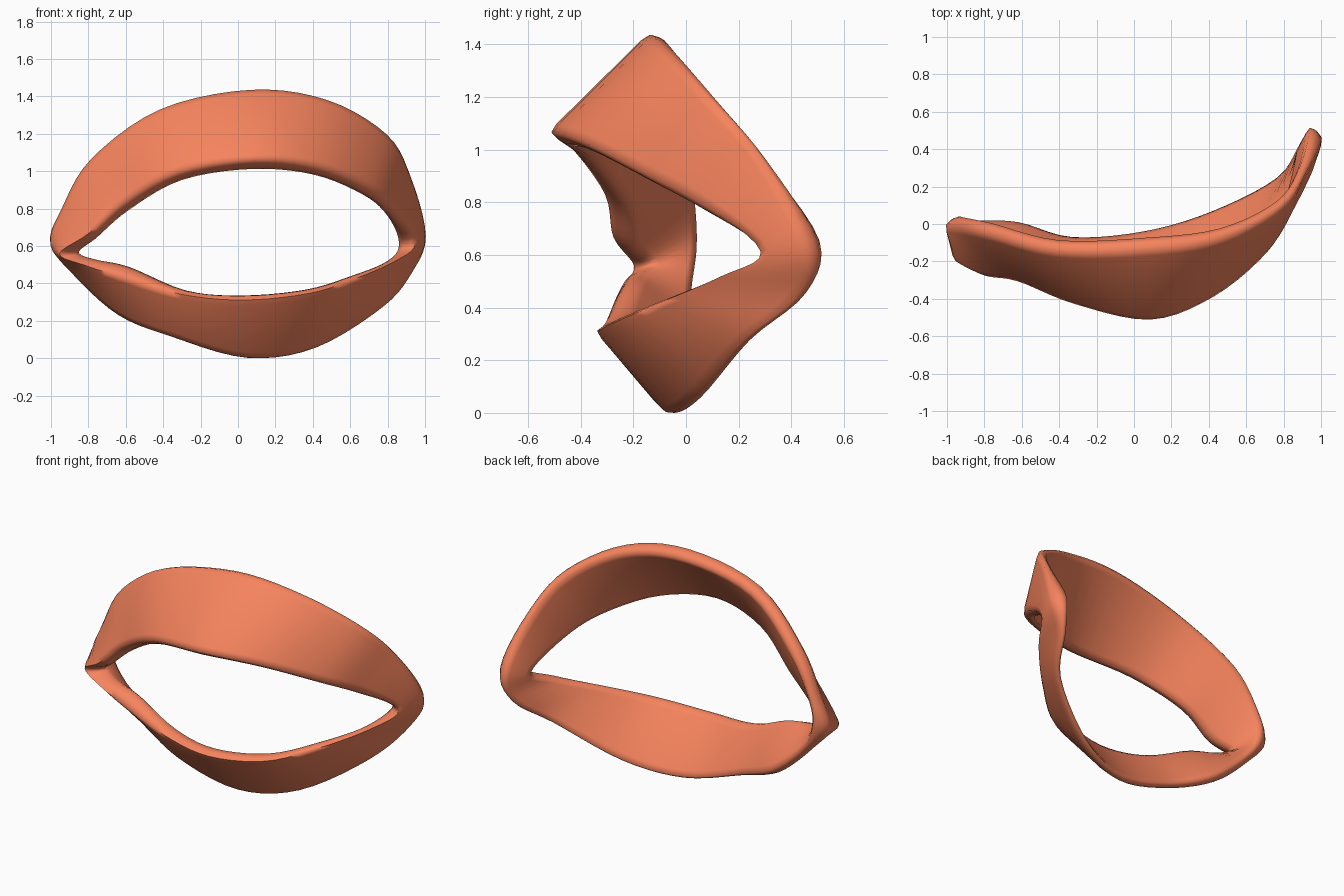
import bpy, bmesh
from mathutils import Vector

if "Cube" in bpy.data.objects:
    bpy.data.objects.remove(bpy.data.objects["Cube"])

# Stations round the ring: outer rim, front of free edge, back of free edge
UPPER = [  # left corner to just before right corner
    ((-1.013, 0, .61), (-.96, -.21, .55), (-.84, -.14, .56)),
    ((-.95, -.02, .80), (-.80, -.29, .66), (-.75, -.20, .63)),
    ((-.79, -.06, 1.07), (-.62, -.32, .82), (-.58, -.22, .775)),
    ((-.42, -.15, 1.335), (-.32, -.44, .99), (-.30, -.34, .935)),
    ((.07, -.14, 1.44), (.09, -.525, 1.06), (.07, -.42, .995)),
    ((.48, -.08, 1.385), (.43, -.40, 1.02), (.40, -.31, .965)),
    ((.80, .09, 1.20), (.71, -.165, .90), (.66, -.11, .86)),
    ((.93, .29, .97), (.85, .06, .78), (.79, .09, .75)),
]
LOWER = [  # right corner back to just before left corner
    ((1.013, .46, .65), (.95, .27, .605), (.85, .35, .605)),
    ((.935, .435, .45), (.84, .12, .515), (.79, .17, .515)),
    ((.78, .22, .265), (.62, -.10, .42), (.60, -.03, .44)),
    ((.42, .03, .045), (.38, -.28, .345), (.36, -.20, .37)),
    ((.05, -.075, -.01), (.03, -.35, .31), (.03, -.27, .34)),
    ((-.35, -.11, .10), (-.30, -.32, .34), (-.27, -.23, .365)),
    ((-.64, -.03, .215), (-.62, -.28, .43), (-.58, -.19, .495)),
    ((-.88, -.02, .43), (-.82, -.25, .49), (-.76, -.17, .53)),
]
STEPS = 5


def spline(a, b, c, d, t):
    """Smooth curve through b and c."""
    return 0.5 * (2*b + (c - a)*t + (2*a - 5*b + 4*c - d)*t*t
                  + (3*b - a - 3*c + d)*t**3)


def section(o, f, g, thick):
    """Flat bar section with rounded corners."""
    b = o + (g - f) * thick
    quad = [o, f, g, b]
    pts = []
    for i, p in enumerate(quad):
        a, c = (p + e * min(0.42, 0.045 / max(e.length, 0.01))
                for e in (quad[i - 1] - p, quad[(i + 1) % 4] - p))
        pts += [a, p * 0.6 + (a + c) * 0.2, c]
    return pts


# Eyelid ring: both lids lofted as one closed band, thinner at the lower rim
stations = [[Vector(p) for p in s] for s in UPPER + LOWER]
rim = [0.75] * 9 + [0.65] + [0.55] * 5 + [0.65]
n = len(stations)
bm = bmesh.new()
rings = []
for i in range(n):
    near = [stations[(i + k) % n] for k in (-1, 0, 1, 2)]
    for s in range(STEPS):
        t = s / STEPS
        o, f, g = (spline(*(st[j] for st in near), t) for j in range(3))
        thick = rim[i] * (1 - t) + rim[(i + 1) % n] * t
        rings.append([bm.verts.new(p) for p in section(o, f, g, thick)])
for i, r in enumerate(rings):
    nxt = rings[(i + 1) % len(rings)]
    m = len(r)
    for j in range(m):
        k = (j + 1) % m
        bm.faces.new((r[j], r[k], nxt[k], nxt[j]))
bmesh.ops.recalc_face_normals(bm, faces=bm.faces)
low = min(v.co.z for v in bm.verts)
bmesh.ops.translate(bm, verts=bm.verts, vec=(0, 0, -low))

mesh = bpy.data.meshes.new("eyelids")
bm.to_mesh(mesh)
bm.free()
lids = bpy.data.objects.new("eyelids", mesh)
bpy.context.collection.objects.link(lids)
mat = bpy.data.materials.new("coral")
mat.diffuse_color = (0.92, 0.23, 0.11, 1)
mat.use_nodes = True
mat.node_tree.nodes["Principled BSDF"].inputs["Base Color"].default_value = mat.diffuse_color
mesh.materials.append(mat)

# Smooth shading
bpy.context.view_layer.objects.active = lids
lids.select_set(True)
bpy.ops.object.shade_smooth_by_angle(angle=1.4)
